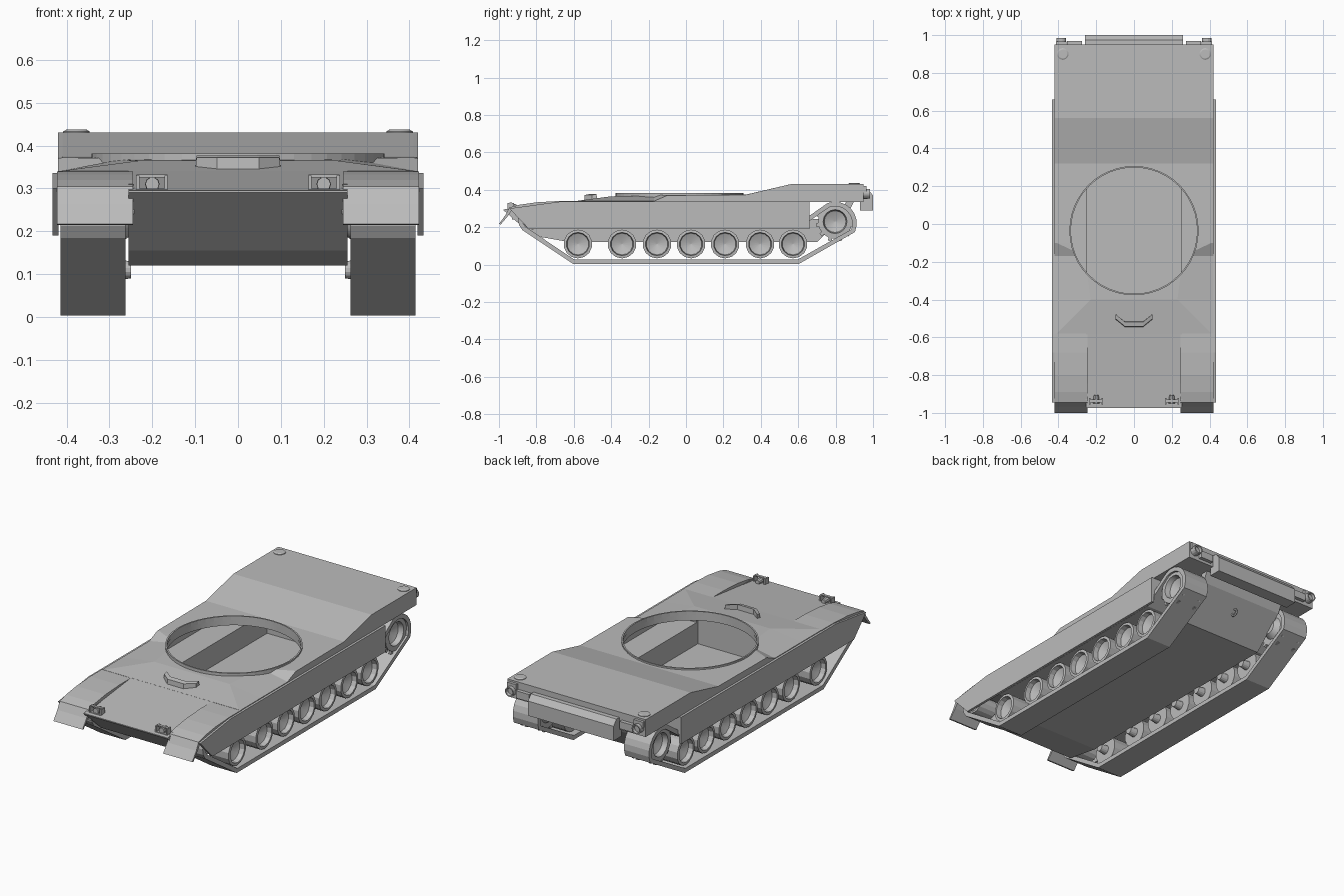
import bpy, bmesh, math
from mathutils import Vector, Matrix

old = bpy.data.objects.get("Cube")
if old:
    bpy.data.objects.remove(old)

grey = bpy.data.materials.new("plain grey")
grey.use_nodes = True
COLOUR = (0.5, 0.5, 0.5, 1)
grey.diffuse_color = COLOUR
grey.node_tree.nodes["Principled BSDF"].inputs["Base Color"].default_value = COLOUR


def finish(name, bm):
    bmesh.ops.recalc_face_normals(bm, faces=bm.faces)
    mesh = bpy.data.meshes.new(name)
    bm.to_mesh(mesh)
    bm.free()
    mesh.materials.append(grey)
    ob = bpy.data.objects.new(name, mesh)
    bpy.context.collection.objects.link(ob)
    return ob


def loft(name, rings, caps=True, wrap=False):
    """Bridge a list of equal closed rings of points."""
    bm = bmesh.new()
    vs = [[bm.verts.new(p) for p in ring] for ring in rings]
    n = len(vs[0])
    for a, b in zip(vs, vs[1:] + (vs[:1] if wrap else [])):
        for i in range(n):
            j = (i + 1) % n
            bm.faces.new((a[i], a[j], b[j], b[i]))
    if caps:
        bm.faces.new(vs[0])
        bm.faces.new(vs[-1])
    return finish(name, bm)


def prism(name, pts, x0, x1, caps=True):
    """Side profile of (y, z) points extruded along x."""
    return loft(name, [[(x, y, z) for y, z in pts] for x in (x0, x1)], caps)


def box(name, x0, x1, y0, y1, z0, z1):
    return prism(name, [(y0, z0), (y1, z0), (y1, z1), (y0, z1)], x0, x1)


def lathe(name, profile, centre, axis, n=16):
    """Revolve (distance, radius) points about an axis."""
    turn = Vector((0, 0, 1)).rotation_difference(Vector(axis)).to_matrix()
    rings = []
    for d, r in profile:
        ring = [Vector((r * math.cos(t), r * math.sin(t), d))
                for t in (2 * math.pi * i / n for i in range(n))]
        rings.append([Vector(centre) + turn @ p for p in ring])
    ob = loft(name, rings)
    bpy.context.view_layer.objects.active = ob
    ob.select_set(True)
    bpy.ops.object.shade_smooth_by_angle(angle=math.radians(25))
    ob.select_set(False)
    return ob


def arc(cy, cz, r, a0, a1, n):
    angles = [math.radians(a0 + (a1 - a0) * i / n) for i in range(n + 1)]
    return [(cy + r * math.cos(a), cz + r * math.sin(a)) for a in angles]


def cut(ob, cutters):
    bpy.context.view_layer.objects.active = ob
    for c in cutters:
        m = ob.modifiers.new("opening", 'BOOLEAN')
        m.operation = 'DIFFERENCE'
        m.solver = 'EXACT'
        m.object = c
        bpy.ops.object.modifier_apply(modifier=m.name)


# Upper hull: stations of y, ridge half width, ridge height, edge height, underside
W = 0.42
stations = [(-0.58, 0.41, 0.341, 0.34, 0.24), (-0.4, 0.23, 0.365, 0.34, 0.24),
            (-0.17, 0.26, 0.37, 0.34, 0.24), (-0.1, 0.41, 0.372, 0.37, 0.24),
            (0.32, 0.41, 0.374, 0.373, 0.24), (0.56, 0.41, 0.43, 0.43, 0.24),
            (0.66, 0.41, 0.43, 0.43, 0.24), (0.661, 0.41, 0.43, 0.43, 0.335),
            (0.95, 0.41, 0.43, 0.43, 0.335)]
upper = loft("upper_hull", [[(-W, y, zb), (-W, y, zo), (-xi, y, zi),
                             (xi, y, zi), (W, y, zo), (W, y, zb)]
                            for y, xi, zi, zo, zb in stations])

# Lower hull tub with glacis nose and sloped tail
tub = prism("lower_hull", [(-0.975, 0.295), (-0.58, 0.3405), (-0.5, 0.245), (0.8, 0.245),
                           (0.86, 0.34), (0.9, 0.34), (0.87, 0.28), (0.7, 0.12),
                           (-0.62, 0.12), (-0.82, 0.155), (-0.975, 0.29)], -0.255, 0.255)

# Hollow interior beneath the round opening
RING = (0, -0.035, 0)
bay = box("bay_cutter", -0.4, 0.4, -0.45, 0.6, 0.25, 0.33)
well = box("well_cutter", -0.25, 0.25, -0.46, 0.61, 0.13, 0.331)
hole = lathe("hole_cutter", [(0.3, 0.336), (0.6, 0.336)], RING, (0, 0, 1), 48)
cut(upper, [bay, well, hole])
cut(tub, [well])
for c in (bay, well, hole):
    bpy.data.objects.remove(c)

# Thin raised collar around the opening
collar = [(0.36, 0.342), (0.382, 0.342), (0.382, 0.334), (0.36, 0.334)]
loft("turret_ring", [[(r * math.cos(t), RING[1] + r * math.sin(t), z) for z, r in collar]
                     for t in (2 * math.pi * i / 48 for i in range(48))], False, True)

# Driver's visor, a bent bar on the glacis
bar = [(-0.1, -0.49), (-0.05, -0.53), (0.05, -0.53), (0.1, -0.49)]
loft("driver_visor", [[(x, y - 0.015, 0.335), (x, y + 0.015, 0.335),
                       (x * 0.97, y + 0.012, 0.377), (x * 0.97, y - 0.012, 0.372)]
                      for x, y in bar])

# Rear plate with chamfered top, and tow eye
prism("rear_plate", [(0.93, 0.29), (1.0, 0.29), (1.0, 0.37), (0.975, 0.4), (0.93, 0.4)],
      -0.26, 0.26)
bpy.ops.mesh.primitive_torus_add(major_radius=0.018, minor_radius=0.006, major_segments=12,
                                 minor_segments=6, location=(0, 0.815, 0.215),
                                 rotation=(0, math.pi / 2, 0))
eye = bpy.context.object
eye.name = "tow_eye"
eye.data.materials.append(grey)

wheel = [(0.25, 0.02), (0.29, 0.025), (0.29, 0.077), (0.4, 0.077), (0.402, 0.062),
         (0.375, 0.058), (0.35, 0.002)]
sprocket = [(0.25, 0.04), (0.28, 0.06), (0.28, 0.092), (0.30, 0.092), (0.30, 0.065),
            (0.385, 0.065), (0.385, 0.092), (0.402, 0.092), (0.404, 0.064),
            (0.375, 0.058), (0.35, 0.002)]
belt = (arc(0.797, 0.22, 0.104, -22, 110, 8) + [(0.6, 0.205), (-0.6, 0.205)]
        + arc(-0.82, 0.24, 0.066, 80, 225, 6) + [(-0.6, 0.015), (0.6, 0.015)])

for s, side in ((1, "left"), (-1, "right")):
    # Running gear
    for i, y in enumerate((-0.578, -0.342, -0.155, 0.027, 0.209, 0.396, 0.572)):
        lathe(f"{side}_road_wheel_{i + 1}", wheel, (0, y, 0.11), (s, 0, 0), 14)
    lathe(side + "_drive_sprocket", sprocket, (0, 0.797, 0.23), (s, 0, 0))
    lathe(side + "_idler", [(d, r * 0.68) for d, r in wheel], (0, -0.82, 0.24), (s, 0, 0), 14)
    track = prism(side + "_track", belt, s * 0.262, s * 0.414, False)
    thick = track.modifiers.new("thickness", 'SOLIDIFY')
    thick.thickness = 0.024
    thick.offset = 0
    # Sprocket teeth
    for rim in (0.285, 0.39):
        for k in range(11):
            a = 2 * math.pi * k / 11
            tooth = box(f"{side}_sprocket_tooth", -0.006, 0.006, -0.01, 0.01, 0.085, 0.102)
            tooth.matrix_world = (Matrix.Translation((s * rim, 0.797, 0.225))
                                  @ Matrix.Rotation(a, 4, 'X'))

    # Side skirt and front mudguard
    prism(side + "_skirt", [(-0.945, 0.3), (-0.68, 0.336), (0.66, 0.336), (0.66, 0.19),
                            (-0.84, 0.19)], s * 0.419, s * 0.433)
    prism(side + "_mudguard", [(-0.57, 0.34), (-0.68, 0.34), (-0.8, 0.333), (-0.89, 0.32),
                               (-0.945, 0.305), (-0.965, 0.265), (-1.0, 0.217), (-0.99, 0.215),
                               (-0.95, 0.262), (-0.93, 0.292), (-0.8, 0.315), (-0.57, 0.32)],
          s * 0.245, s * 0.422)
    box(side + "_mudguard_wall", *sorted((s * 0.243, s * 0.256)), -0.93, -0.57, 0.24, 0.31)

    # Headlight in a small bracket
    lathe(side + "_headlight", [(-0.03, 0.012), (0, 0.017), (0.015, 0.016)],
          (s * 0.2, -0.935, 0.31), (0, -1, 0), 10)
    for x in (0.168, 0.234):
        box(side + "_headlight_guard", s * x - 0.004, s * x + 0.004, -0.955, -0.92, 0.29, 0.33)
    box(side + "_headlight_bar", s * 0.201 - 0.036, s * 0.201 + 0.036, -0.945, -0.93, 0.326, 0.332)
    box(side + "_headlight_base", s * 0.201 - 0.036, s * 0.201 + 0.036, -0.955, -0.92, 0.29, 0.3)

    # Rear deck caps, tail lights and rear ledge
    lathe(side + "_deck_cap", [(0.42, 0.031), (0.433, 0.031), (0.437, 0.024)],
          (s * 0.377, 0.9, 0), (0, 0, 1), 20)
    lathe(side + "_tail_light", [(0.94, 0.026), (0.985, 0.026), (0.985, 0.02), (0.97, 0.018)],
          (s * 0.385, 0, 0.38), (0, 1, 0), 14)
    box(side + "_tail_light_bracket", s * 0.385 - 0.028, s * 0.385 + 0.028, 0.94, 0.965, 0.385, 0.42)
    box(side + "_rear_ledge", s * 0.315 - 0.04, s * 0.315 + 0.04, 0.94, 0.97, 0.35, 0.39)
